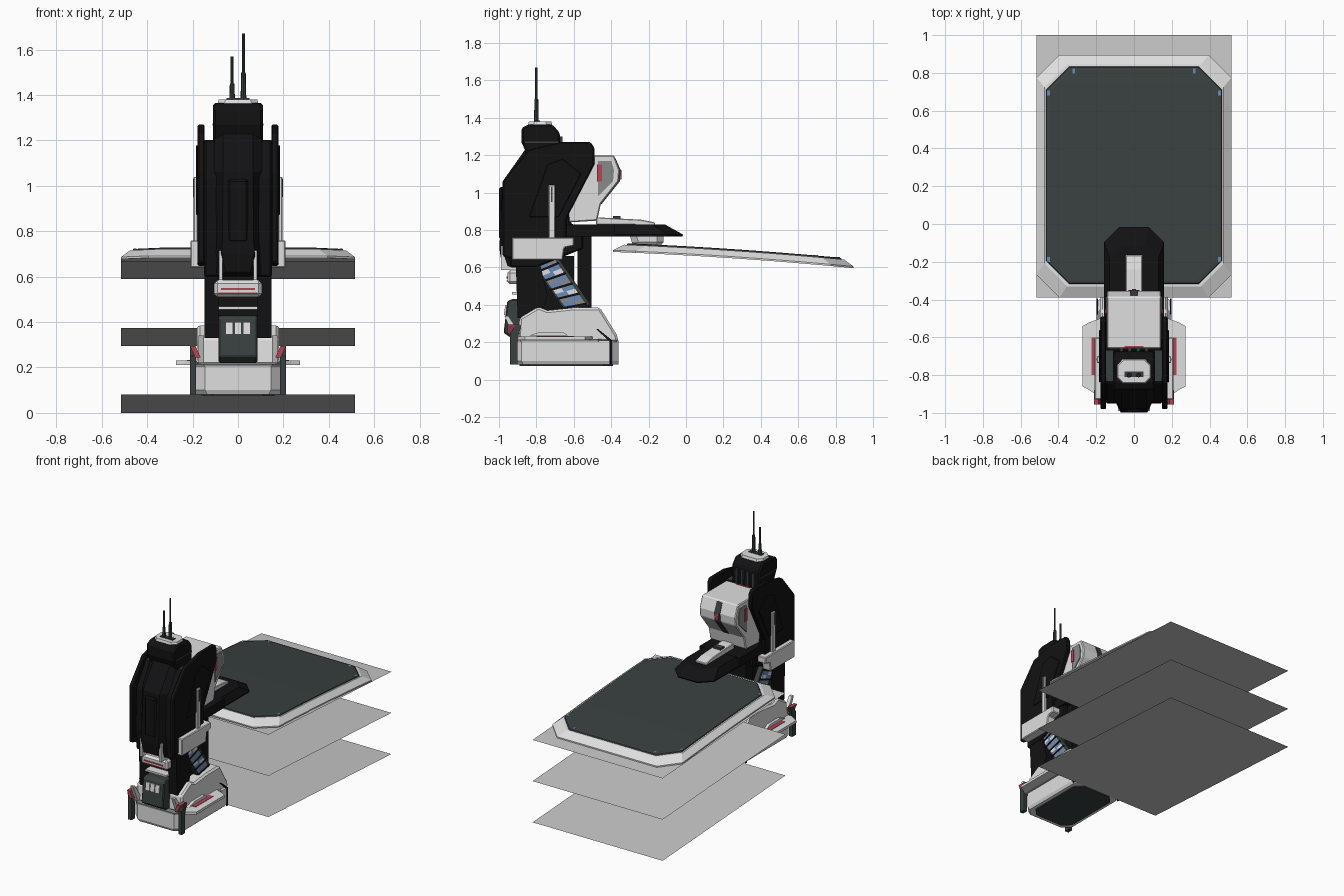
import bpy, bmesh, math
from mathutils import Vector


def mat(name, *c):
    m = bpy.data.materials.new(name)
    m.diffuse_color = (*c, 1)
    return m


WHITE = mat("white_shell", .74, .74, .74)
GREY = mat("sheet_grey", .58, .58, .58)
BLACK = mat("black_armour", .006, .006, .007)
DARK = mat("dark_slate", .04, .052, .05)
MID = mat("mid_grey", .25, .26, .26)
RED = mat("signal_red", .45, .06, .09)
BLUE = mat("cell_blue", .14, .26, .5)


def finish(name, bm, m, bevel=0):
    bmesh.ops.recalc_face_normals(bm, faces=bm.faces)
    me = bpy.data.meshes.new(name)
    bm.to_mesh(me)
    bm.free()
    me.materials.append(m)
    ob = bpy.data.objects.new(name, me)
    bpy.context.collection.objects.link(ob)
    if bevel:
        b = ob.modifiers.new("bevel", 'BEVEL')
        b.width, b.segments, b.limit_method = bevel, 1, 'ANGLE'
    return ob


def loft(name, rings, m, mirror=False, bevel=0, cuts=(), bend=None):
    """Skin closed rings of 3D points, cap both ends, optionally mirror in x."""
    bm = bmesh.new()
    for s in ((1, -1) if mirror else (1,)):
        vs = [[bm.verts.new((s * x, y, z)) for x, y, z in r] for r in rings]
        n = len(vs[0])
        for a, b in zip(vs, vs[1:]):
            for i in range(n):
                bm.faces.new((a[i], a[(i + 1) % n], b[(i + 1) % n], b[i]))
        bm.faces.new(vs[0][::-1])
        bm.faces.new(vs[-1])
    for y in cuts:
        bmesh.ops.bisect_plane(bm, geom=bm.verts[:] + bm.edges[:] + bm.faces[:],
                               plane_co=(0, y, 0), plane_no=(0, 1, 0))
    if bend:
        for v in bm.verts:
            v.co.z += bend(v.co.y)
    return finish(name, bm, m, bevel)


def prof(name, yz, x0, x1, m, mirror=False, bevel=0):
    """Side profile (y, z) extruded across x."""
    return loft(name, [[(x, y, z) for y, z in yz] for x in (x0, x1)], m, mirror, bevel)


def box(name, x0, x1, y0, y1, z0, z1, m, mirror=False, bevel=0):
    return prof(name, [(y0, z0), (y1, z0), (y1, z1), (y0, z1)], x0, x1, m, mirror, bevel)


def octa(hx, y0, y1, c, z):
    """Rectangle with cut corners, at height z."""
    return [(hx - c, y0, z), (hx, y0 + c, z), (hx, y1 - c, z), (hx - c, y1, z),
            (c - hx, y1, z), (-hx, y1 - c, z), (-hx, y0 + c, z), (c - hx, y0, z)]


def rod(name, x, y, parts, m):
    """Upright stepped rod: parts = (z, radius)."""
    loft(name, [[(x + r * math.cos(k * math.pi / 4), y + r * math.sin(k * math.pi / 4), z)
                 for k in range(8)] for z, r in parts], m)


# three tilted thin sheets
for i, z in enumerate((.08, .375, .67)):
    bm = bmesh.new()
    bm.faces.new([bm.verts.new(p) for p in ((-.515, -.39, z), (.515, -.39, z),
                                            (.515, 1, z - .08), (-.515, 1, z - .08))])
    finish(f"tilted_sheet_{i + 1}", bm, GREY)

# curved display panel: white rim and dark glass
bend = lambda y: .724 - .043 * (y + .3) - .022 * (y + .3) ** 2
cuts = [-.25 + .125 * k for k in range(9)]
loft("panel_rim", [octa(.515, -.39, .895, .12, -.045), octa(.515, -.39, .895, .12, -.036),
                   octa(.475, -.33, .845, .12, -.004)], WHITE, cuts=cuts, bend=bend)
loft("panel_glass", [octa(.466, -.318, .834, .12, -.006), octa(.462, -.312, .828, .12, .002),
                     octa(.448, -.298, .814, .115, .004)], DARK, cuts=cuts, bend=bend)
for k, (x, y) in enumerate(((.32, .818), (.454, .7), (.454, -.18))):
    z = bend(y)
    box(f"panel_corner_light_{k}", x - .008, x + .006, y - .02, y + .006, z - .004, z + .006,
        BLUE, True)

# base
loft("base_plinth", [octa(.185, -.92, -.36, .05, .08), octa(.195, -.93, -.36, .05, .1),
                     octa(.195, -.93, -.36, .05, .21)], WHITE)
loft("base_underside", [octa(.16, -.89, -.39, .05, .074), octa(.16, -.89, -.39, .05, .082)], DARK)
loft("base_seam", [octa(.199, -.934, -.42, .05, .205), octa(.199, -.934, -.42, .05, .216)], MID)
prof("base_upper", [(-.9, .21), (-.89, .33), (-.79, .39), (-.74, .37), (-.6, .385), (-.46, .385),
                    (-.37, .24), (-.36, .2)], -.18, .18, WHITE, bevel=.012)
prof("base_side_groove", [(-.48, .27), (-.47, .27), (-.395, .21), (-.395, .08), (-.405, .08),
                          (-.405, .2)], .19, .198, BLACK, True)
prof("base_side_rail", [(-.84, .235), (-.78, .255), (-.66, .255), (-.63, .235)], .17, .2, WHITE, True)
loft("base_flange", [[(.18, -.92, z), (.235, -.88, z), (.272, -.86, z), (.272, -.54, z),
                      (.235, -.52, z), (.18, -.5, z)] for z in (.212, .23)], WHITE, True)
box("flange_red_line", .19, .225, -.8, -.6, .229, .233, RED, True)

# front corner posts with red lamps
prof("corner_post", [(-.94, .08), (-.94, .25), (-.91, .29), (-.88, .29), (-.9, .22), (-.9, .08)],
     .185, .212, DARK, True)
prof("corner_horn", [(-.97, .34), (-.95, .34), (-.87, .22), (-.92, .22)], .15, .175, WHITE, True)
loft("corner_lamp", [[(.165, y, .245), (.19, y, .245), (.212, y, .295), (.187, y, .295)]
                     for y in (-.955, -.89)], RED, True)

# front console block
prof("console_block", [(-.93, .22), (-.975, .25), (-.955, .42), (-.93, .43), (-.85, .43), (-.85, .22)],
     -.085, .085, DARK, bevel=.006)
for x in (-.038, 0, .038):
    prof("console_plate", [(-.974, .345), (-.966, .4), (-.958, .4), (-.962, .345)],
         x - .016, x + .016, WHITE)
box("console_top_bar", -.085, .085, -.93, -.85, .455, .468, WHITE)

# lower legs and core
prof("lower_front_leg", [(-.9, .33), (-.91, .62), (-.78, .62), (-.74, .45), (-.78, .33)],
     .085, .148, BLACK, True)
box("lower_core", -.1, .1, -.87, -.6, .35, .66, BLACK)
box("rear_column", -.12, .12, -.58, -.505, .38, .77, BLACK)
box("chin_guard", -.105, .105, -.955, -.88, .51, .585, WHITE, bevel=.015)
box("chin_red_stripe", -.075, .075, -.96, -.95, .541, .55, RED)
box("chin_red_stripe_low", -.085, .085, -.96, -.95, .524, .53, RED)
box("chin_strut", .068, .084, -.99, -.9, .585, .715, WHITE, True)

# diagonal cell bank
A, B, C, D = (Vector(p) for p in ((-.83, .63), (-.71, .69), (-.51, .40), (-.65, .375)))
pt = lambda u, v: A.lerp(D, u).lerp(B.lerp(C, u), v)
prof("cell_bank_frame", [A, B, C, D], -.135, .135, DARK)
for i in range(5):
    u0, u1 = .04 + i * .19, .19 + i * .19
    um = (u0 + u1) / 2
    for j, (a, b, v0, v1) in enumerate(((u0, um, .08, .4), (u0, um, .4, .85),
                                        (um, u1, .08, .5), (um, u1, .5, .85))):
        prof(f"cell_{i}_{j}", [pt(a, v0), pt(b, v0), pt(b, v1), pt(a, v1)], .134, .141,
             BLUE if j in (1, 2) else (WHITE if i % 2 else MID), True)
    prof(f"cell_divider_{i}", [pt(u1, .02), pt(u1 + .035, .02), pt(u1 + .035, .9), pt(u1, .9)],
         .134, .144, BLACK, True)

# upper body
prof("torso", [(-.94, .6), (-.95, .75), (-.945, 1.04), (-.84, 1.2), (-.66, 1.2), (-.62, .84),
               (-.55, .8), (-.55, .7), (-.8, .6)], -.15, .15, BLACK, bevel=.008)
loft("front_keel", [[(.105, -.93, .6), (.055, -.985, .62), (-.055, -.985, .62), (-.105, -.93, .6)],
                    [(.105, -.93, .7), (.07, -.998, .7), (-.07, -.998, .7), (-.105, -.93, .7)],
                    [(.105, -.93, 1.06), (.065, -.98, 1.06), (-.065, -.98, 1.06), (-.105, -.93, 1.06)],
                    [(.105, -.84, 1.22), (.065, -.86, 1.23), (-.065, -.86, 1.23), (-.105, -.84, 1.22)]],
     BLACK)
box("keel_ridge", -.045, .045, -.999, -.96, .75, 1.03, BLACK, bevel=.01)
box("shoulder_cap", .11, .152, -.83, -.67, 1.15, 1.202, DARK, True)
prof("side_plate", [(-.98, .66), (-.98, 1.06), (-.84, 1.23), (-.67, 1.27), (-.51, 1.27), (-.49, 1.24),
                    (-.49, 1.15), (-.64, .86), (-.64, .72), (-.9, .64)], .147, .178, BLACK, True, .006)
prof("side_inset", [(-.84, .87), (-.68, .87), (-.56, 1.1), (-.66, 1.18), (-.74, 1.15)],
     .177, .184, BLACK, True, .003)

# head
prof("head", [(-.84, 1.18), (-.88, 1.27), (-.88, 1.345), (-.84, 1.365), (-.715, 1.365), (-.675, 1.32),
              (-.67, 1.18)], -.11, .11, BLACK, bevel=.01)
box("head_seam", -.112, .112, -.86, -.68, 1.266, 1.274, DARK)
for x in (-.066, -.022, .022, .066):
    box("head_vent_slat", x - .009, x + .009, -.68, -.66, 1.2, 1.3, DARK)
loft("head_cap", [octa(.09, -.845, -.715, .03, 1.362), octa(.085, -.84, -.72, .03, 1.38)], WHITE)
box("head_cap_slot", -.05, .05, -.81, -.78, 1.378, 1.386, DARK)
rod("short_antenna", -.026, -.8, [(1.37, .013), (1.45, .01), (1.45, .006), (1.57, .006)], DARK)
rod("tall_antenna", .024, -.8, [(1.37, .013), (1.5, .01), (1.5, .006), (1.67, .006)], DARK)

# rear white pack
prof("rear_pack", [(-.66, 1.2), (-.385, 1.2), (-.355, 1.12), (-.36, 1.06), (-.455, .94), (-.475, .85),
                   (-.63, .84)], -.143, .143, WHITE, bevel=.006)
prof("pack_slit", [(-.41, 1.19), (-.38, 1.19), (-.349, 1.12), (-.354, 1.06), (-.45, .94),
                   (-.48, .94)], -.022, .022, DARK)
box("pack_slit_lamp", -.01, .01, -.36, -.345, 1.07, 1.12, RED)
prof("pack_side_panel", [(-.47, 1.17), (-.4, 1.17), (-.385, 1.12), (-.39, 1.06), (-.47, .98)],
     .142, .149, MID, True)
box("pack_side_lamp", .146, .153, -.475, -.45, 1.06, 1.15, RED, True)
box("pack_red_line", -.05, .05, -.655, -.645, 1.2, 1.204, RED)

# hip fenders and side rods
prof("hip_fender", [(-.93, .64), (-.93, .76), (-.6, .76), (-.6, .715), (-.65, .705), (-.66, .64)],
     .145, .21, WHITE, True, .005)
box("side_rod", .176, .196, -.735, -.7, .75, 1.04, WHITE, True, .004)
box("side_rod_slot", .19, .199, -.722, -.713, .95, 1.03, DARK, True)

# arm holding the panel
loft("arm", [octa(.155, -.66, -.02, .08, .765), octa(.158, -.66, -.015, .08, .775),
             octa(.13, -.66, -.11, .07, .828)], BLACK)
box("arm_root", -.16, .16, -.66, -.38, .765, .83, BLACK)
prof("arm_top_strip", [(-.48, .828), (-.48, .868), (-.24, .855), (-.165, .84), (-.165, .826)],
     -.045, .045, WHITE, bevel=.004)
box("arm_strip_joint", -.03, .03, -.39, -.35, .84, .875, DARK)
loft("arm_mount", [octa(.07, -.27, -.15, .03, .7), octa(.1, -.29, -.12, .035, .735),
                   octa(.1, -.3, -.12, .035, .77)], WHITE)
